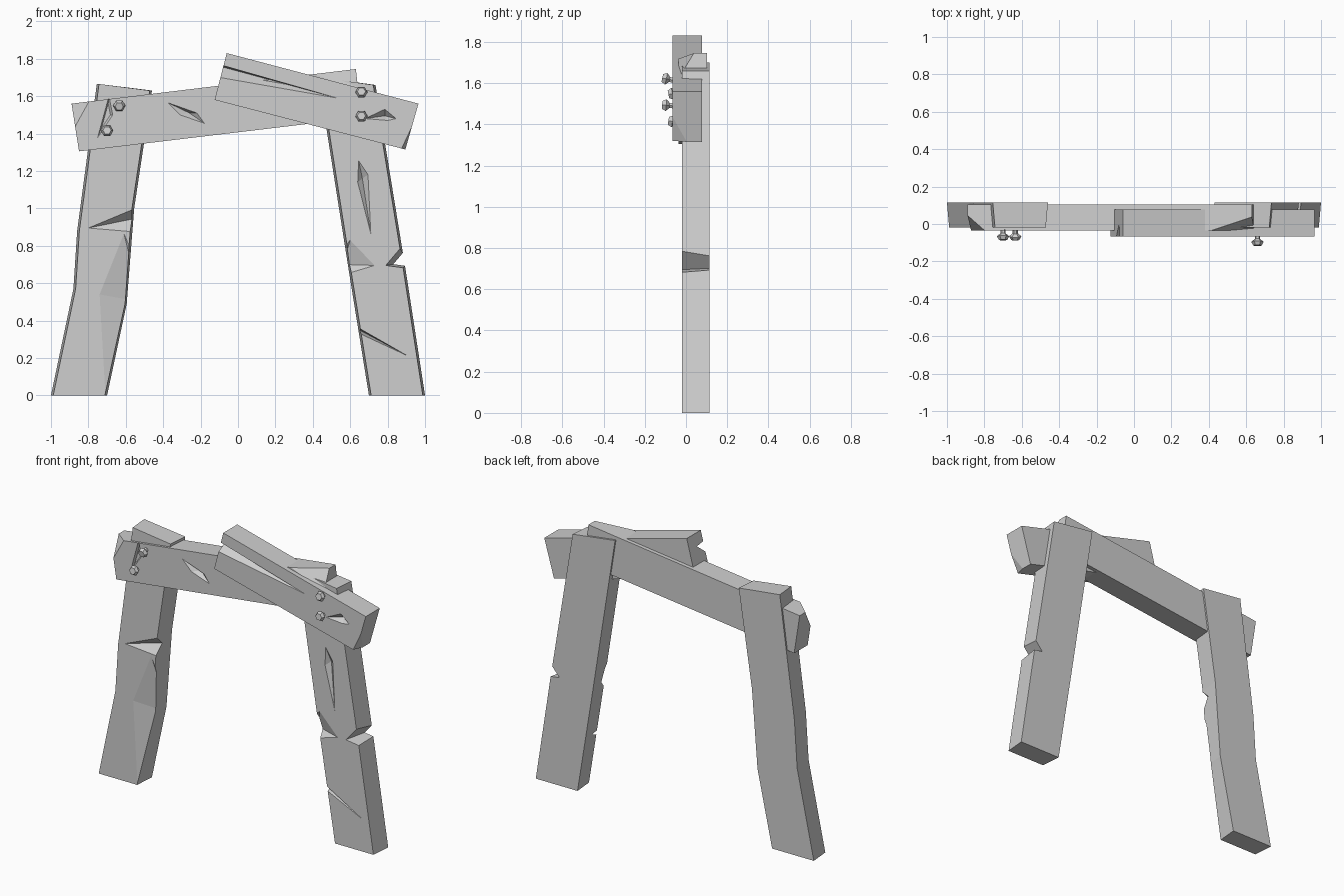
import bpy, bmesh, math
from mathutils import Vector, Matrix

cube = bpy.data.objects.get("Cube")
if cube:
    bpy.data.objects.remove(cube, do_unlink=True)

wood = bpy.data.materials.new("plain_grey")
wood.use_nodes = True
grey = (0.62, 0.62, 0.62, 1)
wood.diffuse_color = grey
wood.node_tree.nodes["Principled BSDF"].inputs["Base Color"].default_value = grey


def make_object(name, bm):
    bmesh.ops.recalc_face_normals(bm, faces=bm.faces)
    mesh = bpy.data.meshes.new(name)
    bm.to_mesh(mesh)
    bm.free()
    mesh.materials.append(wood)
    obj = bpy.data.objects.new(name, mesh)
    bpy.context.collection.objects.link(obj)
    return obj


def timber(name, left, right, front, back, taper=0.0):
    """Board from its left and right edge profiles, narrower at the front."""
    bm = bmesh.new()
    loops = []
    for y, inset in ((front, taper), (back, 0)):
        pts = [(x + inset, y, z) for x, z in left]
        pts += [(x - inset, y, z) for x, z in reversed(right)]
        loops.append([bm.verts.new(p) for p in pts])
    a, b = loops
    bm.faces.new(a)
    bm.faces.new(b)
    for i in range(len(a)):
        j = (i + 1) % len(a)
        bm.faces.new((a[i], a[j], b[j], b[i]))
    return make_object(name, bm)


def gouge(board, front, outline, apex, depth):
    """Chop a pointed dent whose mouth is the outline on the front face."""
    bm = bmesh.new()
    for x, z in outline:
        bm.verts.new((x, front, z))
    for y in (front + depth, front - 0.1):
        bm.verts.new((apex[0], y, apex[1]))
    hull = bmesh.ops.convex_hull(bm, input=bm.verts)
    loose = [v for v in hull["geom_interior"] if isinstance(v, bmesh.types.BMVert)]
    bmesh.ops.delete(bm, geom=loose, context='VERTS')
    cutter = make_object("cutter", bm)
    cutter.hide_render = True
    mod = board.modifiers.new("gouge", 'BOOLEAN')
    mod.operation = 'DIFFERENCE'
    mod.solver = 'EXACT'
    mod.object = cutter
    bpy.context.view_layer.objects.active = board
    bpy.ops.object.modifier_apply(modifier=mod.name)
    bpy.data.objects.remove(cutter, do_unlink=True)


def bolt(name, x, y, z, tilt):
    """Six-sided mushroom bolt pointing to the front."""
    bm = bmesh.new()
    rings = []
    for r, h in ((0.014, -0.02), (0.014, 0.014), (0.033, 0.03), (0.022, 0.05)):
        rings.append([bm.verts.new((r * math.cos(k * math.pi / 3), -h,
                                    r * math.sin(k * math.pi / 3))) for k in range(6)])
    for a, b in zip(rings, rings[1:]):
        for k in range(6):
            j = (k + 1) % 6
            bm.faces.new((a[k], a[j], b[j], b[k]))
    bm.faces.new(rings[0])
    bm.faces.new(rings[-1])
    obj = make_object(name, bm)
    obj.matrix_world = Matrix.Translation(Vector((x, y, z))) @ Matrix.Rotation(tilt, 4, 'X')


POST, BEAM, PLANK = -0.02, -0.036, -0.066   # front faces of each layer

# Right-hand post (-x), bent, with a splintered edge
post = timber("right_post",
              [(-1, 0), (-0.88, 0.57), (-0.86, 0.88), (-0.755, 1.665)],
              [(-0.7, 0), (-0.595, 0.49), (-0.555, 1.0), (-0.46, 1.63)],
              POST, 0.115, 0.012)
gouge(post, POST, [(-0.8, 0.895), (-0.5, 1.02), (-0.5, 0.87)], (-0.53, 0.95), 0.06)
gouge(post, POST, [(-0.61, 0.865), (-0.74, 0.54), (-0.71, 0.02), (-0.45, 0.5)],
      (-0.52, 0.5), 0.055)

# Left-hand post (+x), leaning, with a side notch and cracks
post = timber("left_post",
              [(0.7, 0), (0.595, 0.65), (0.43, 1.7)],
              [(1, 0), (0.895, 0.68), (0.735, 1.66)],
              POST, 0.115, 0.012)
gouge(post, POST, [(0.79, 0.695), (0.93, 0.86), (0.97, 0.67)], (0.88, 0.71), 0.3)
gouge(post, POST, [(0.6, 0.83), (0.73, 0.695), (0.58, 0.65), (0.5, 0.72)], (0.56, 0.7), 0.05)
gouge(post, POST, [(0.62, 0.375), (0.62, 0.345), (0.91, 0.21)], (0.63, 0.36), 0.06)
gouge(post, POST, [(0.645, 1.255), (0.695, 1.18), (0.71, 0.865), (0.64, 1.14)],
      (0.665, 1.16), 0.03)

# Long crossbeam with chipped corners
beam = timber("crossbeam", [(-0.85, 1.305), (-0.89, 1.56)],
              [(0.66, 1.486), (0.63, 1.745)], BEAM, 0.103)
gouge(beam, BEAM, [(-0.9, 1.385), (-0.77, 1.62), (-1, 1.65)], (-0.888, 1.56), 0.08)
gouge(beam, BEAM, [(0.38, 1.73), (0.7, 1.6), (0.66, 1.85)], (0.635, 1.745), 0.075)
gouge(beam, BEAM, [(-0.375, 1.565), (-0.22, 1.51), (-0.18, 1.455), (-0.31, 1.5)],
      (-0.26, 1.51), 0.03)
gouge(beam, BEAM, [(-0.69, 1.6), (-0.75, 1.38), (-0.67, 1.5)], (-0.7, 1.5), 0.04)

# Short slanted plank with a long split
plank = timber("slanted_plank", [(-0.125, 1.58), (-0.06, 1.83)],
               [(0.895, 1.315), (0.965, 1.56)], PLANK, 0.078)
gouge(plank, PLANK, [(-0.2, 1.798), (-0.2, 1.718), (0.53, 1.59)], (-0.19, 1.785), 0.08)
gouge(plank, PLANK, [(0.865, 1.3), (0.95, 1.48), (1, 1.25)], (0.905, 1.315), 0.1)
gouge(plank, PLANK, [(0.68, 1.48), (0.785, 1.53), (0.845, 1.48), (0.8, 1.47)],
      (0.785, 1.495), 0.035)

# Bolts
bolt("beam_bolt_upper", -0.635, BEAM, 1.555, 0.2)
bolt("beam_bolt_lower", -0.7, BEAM, 1.41, -0.15)
bolt("plank_bolt_upper", 0.66, PLANK, 1.615, -0.2)
bolt("plank_bolt_lower", 0.66, PLANK, 1.49, -0.1)
